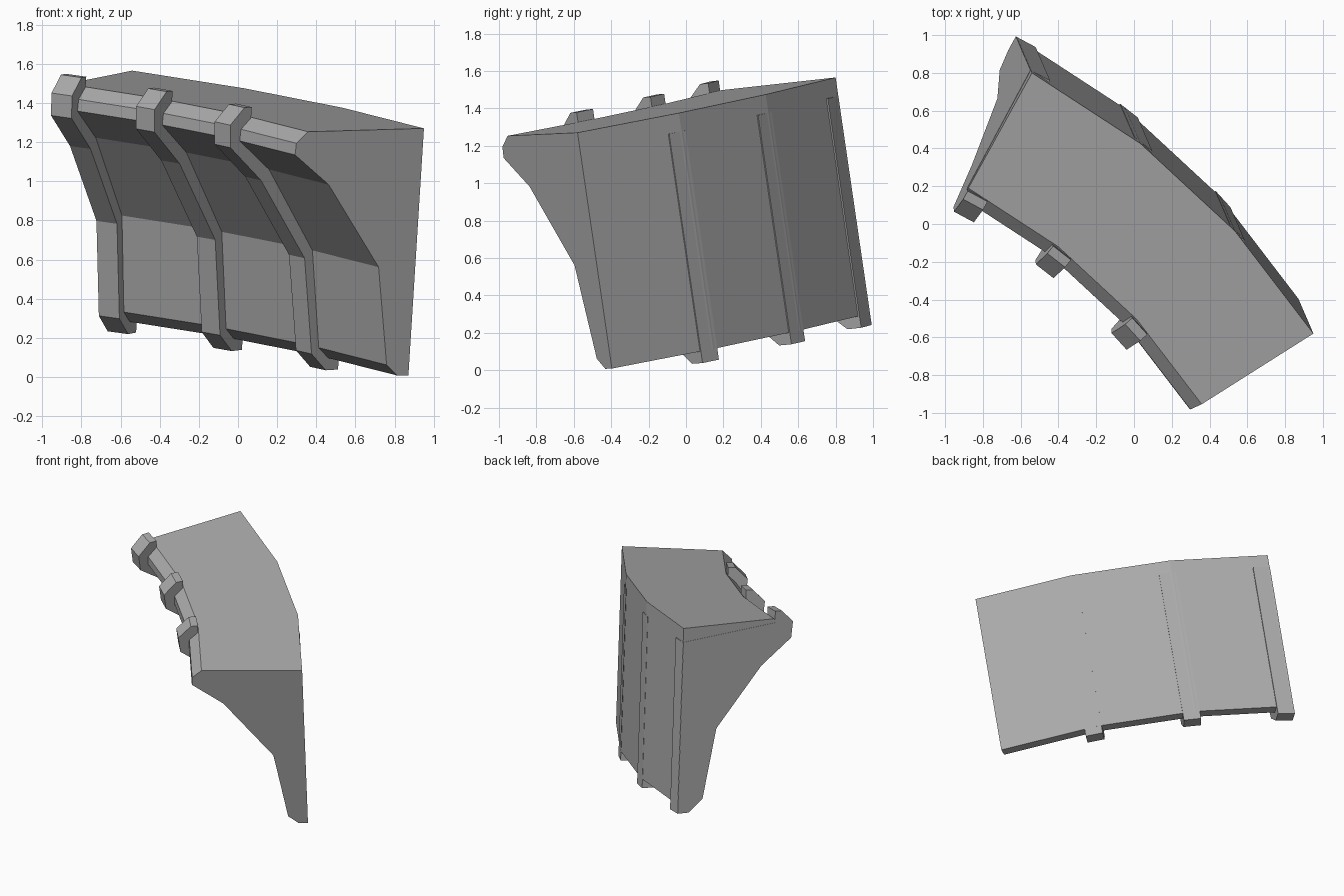
import bpy, bmesh, math
from mathutils import Vector

cube = bpy.data.objects.get("Cube")
if cube:
    bpy.data.objects.remove(cube, do_unlink=True)

grey = bpy.data.materials.new("stone grey")
grey.use_nodes = True
colour = (0.4, 0.4, 0.4, 1)
grey.diffuse_color = colour
grey.node_tree.nodes["Principled BSDF"].inputs["Base Color"].default_value = colour

# Tilted arc frame: the two ends of the back top edge, and the arc's axis
end_a = Vector((0.95, -0.58, 1.27))
end_b = Vector((-0.54, 0.80, 1.565))
chord = end_a - end_b
along = chord.normalized()
up = Vector((0.059, -0.141, 0.988))
up = (up - along * up.dot(along)).normalized()
out = up.cross(along)
HALF = math.radians(14.5)
RADIUS = chord.length / 2 / math.sin(HALF)
centre = (end_a + end_b) / 2 - out * RADIUS * math.cos(HALF)
SEGMENTS = 3


def place(angle, depth, height, slide=0.0):
    """Point at an arc angle, a depth in from the back and a height from the top."""
    radial = out * math.cos(angle) + along * math.sin(angle)
    tangent = along * math.cos(angle) - out * math.sin(angle)
    return centre + radial * (RADIUS - depth) + up * height + tangent * slide


def sweep(name, rings):
    """Join rings of points into a closed solid."""
    bm = bmesh.new()
    loops = [[bm.verts.new(p) for p in ring] for ring in rings]
    for a, b in zip(loops, loops[1:]):
        for i in range(len(a)):
            j = (i + 1) % len(a)
            bm.faces.new((a[i], a[j], b[j], b[i]))
    bm.faces.new(loops[0])
    bm.faces.new(loops[-1])
    bmesh.ops.recalc_face_normals(bm, faces=bm.faces)
    mesh = bpy.data.meshes.new(name)
    bm.to_mesh(mesh)
    bm.free()
    mesh.materials.append(grey)
    obj = bpy.data.objects.new(name, mesh)
    bpy.context.collection.objects.link(obj)
    return obj


# Profiles as (depth from back, height from top)
body = [(0, 0), (0.70, 0), (0.767, -0.058), (0.771, -0.118), (0.556, -0.277),
        (0.222, -0.712), (0.136, -1.22), (0.066, -1.277), (0, -1.277)]
rib = [(0.001, -0.1), (0.71, -0.03), (0.71, 0.053), (0.76, 0.053), (0.85, -0.033),
       (0.84, -0.15), (0.615, -0.33), (0.28, -0.75), (0.19, -1.25),
       (0.085, -1.34), (0.001, -1.34)]

# Curved overhanging ledge
stations = [-HALF + 2 * HALF * i / SEGMENTS for i in range(SEGMENTS + 1)]
sweep("curved_ledge", [[place(a, d, h) for d, h in body] for a in stations])

# Support ribs: one at the end, one near each bend
for i, a in enumerate(stations[:-1]):
    start = -0.002 if i == 0 else -0.03
    sweep(f"support_rib_{i + 1}",
          [[place(a, d, h, s) for d, h in rib] for s in (start, start + 0.12)])
